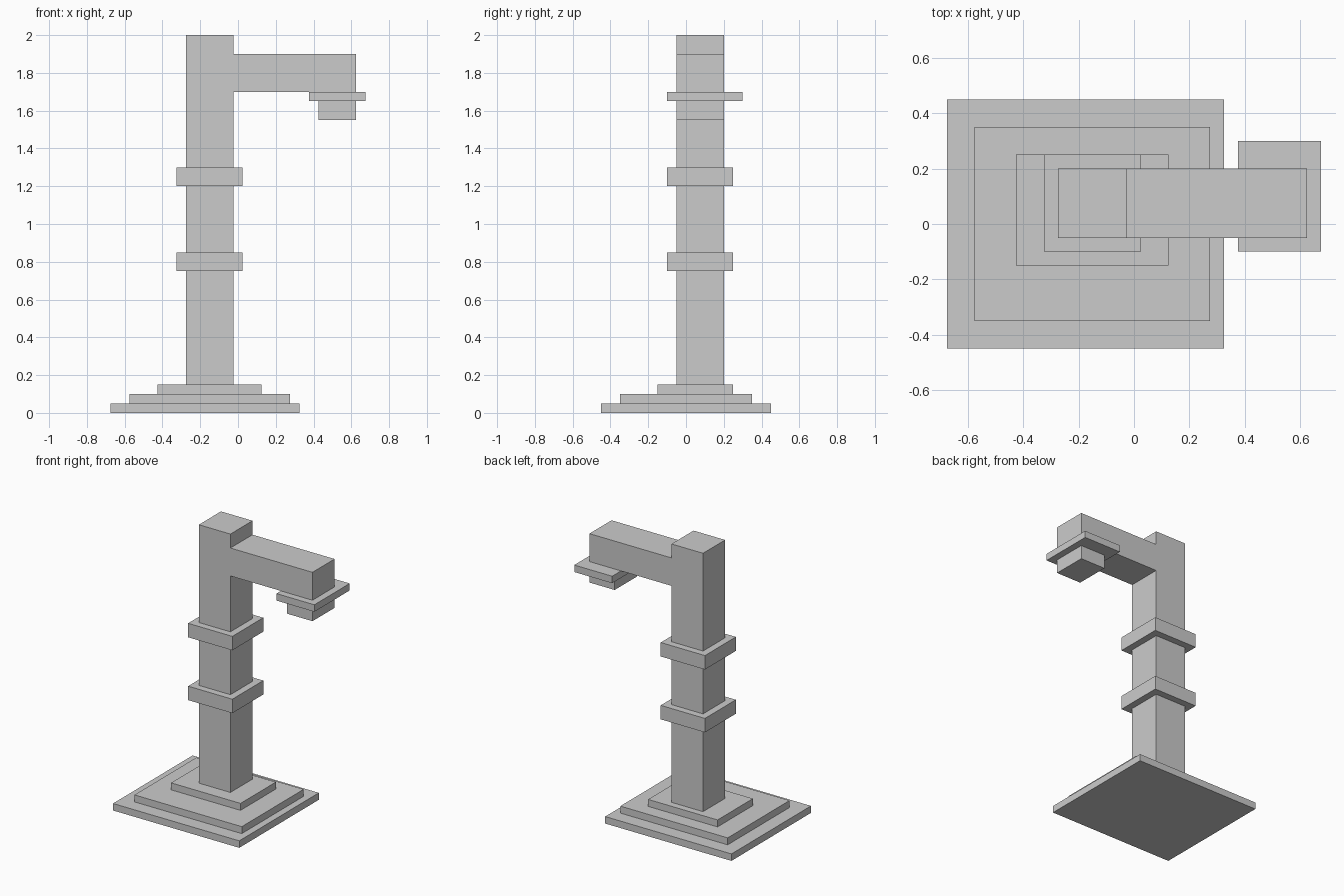
import bpy
import bmesh
from mathutils import Matrix, Vector

if "Cube" in bpy.data.objects:
    bpy.data.objects.remove(bpy.data.objects["Cube"])


def box(name, x, y, z):
    """Axis-aligned box from (min, max) ranges."""
    lo, hi = Vector((x[0], y[0], z[0])), Vector((x[1], y[1], z[1]))
    bm = bmesh.new()
    bmesh.ops.create_cube(bm, size=1, matrix=Matrix.Diagonal((hi - lo).to_4d()))
    mesh = bpy.data.meshes.new(name)
    bm.to_mesh(mesh)
    bm.free()
    obj = bpy.data.objects.new(name, mesh)
    obj.location = (lo + hi) / 2
    bpy.context.collection.objects.link(obj)
    return obj


POST_Y = (-0.05, 0.2)

# Stepped base
steps = [((-0.675, 0.325), (-0.45, 0.45)),
         ((-0.575, 0.275), (-0.35, 0.35)),
         ((-0.425, 0.125), (-0.15, 0.25))]
for i, (x, y) in enumerate(steps):
    box(f"base_step_{i + 1}", x, y, (0.05 * i, 0.05 * (i + 1)))

# Post with two collars
box("post", (-0.275, -0.025), POST_Y, (0.15, 2.0))
for name, z in (("lower_collar", 0.75), ("upper_collar", 1.2)):
    box(name, (-0.325, 0.025), (-0.1, 0.25), (z, z + 0.1))

# Arm and hanging lamp
box("arm", (-0.025, 0.625), POST_Y, (1.7, 1.9))
box("lamp_plate", (0.375, 0.675), (-0.1, 0.3), (1.65, 1.7))
box("lamp", (0.425, 0.625), POST_Y, (1.55, 1.65))
